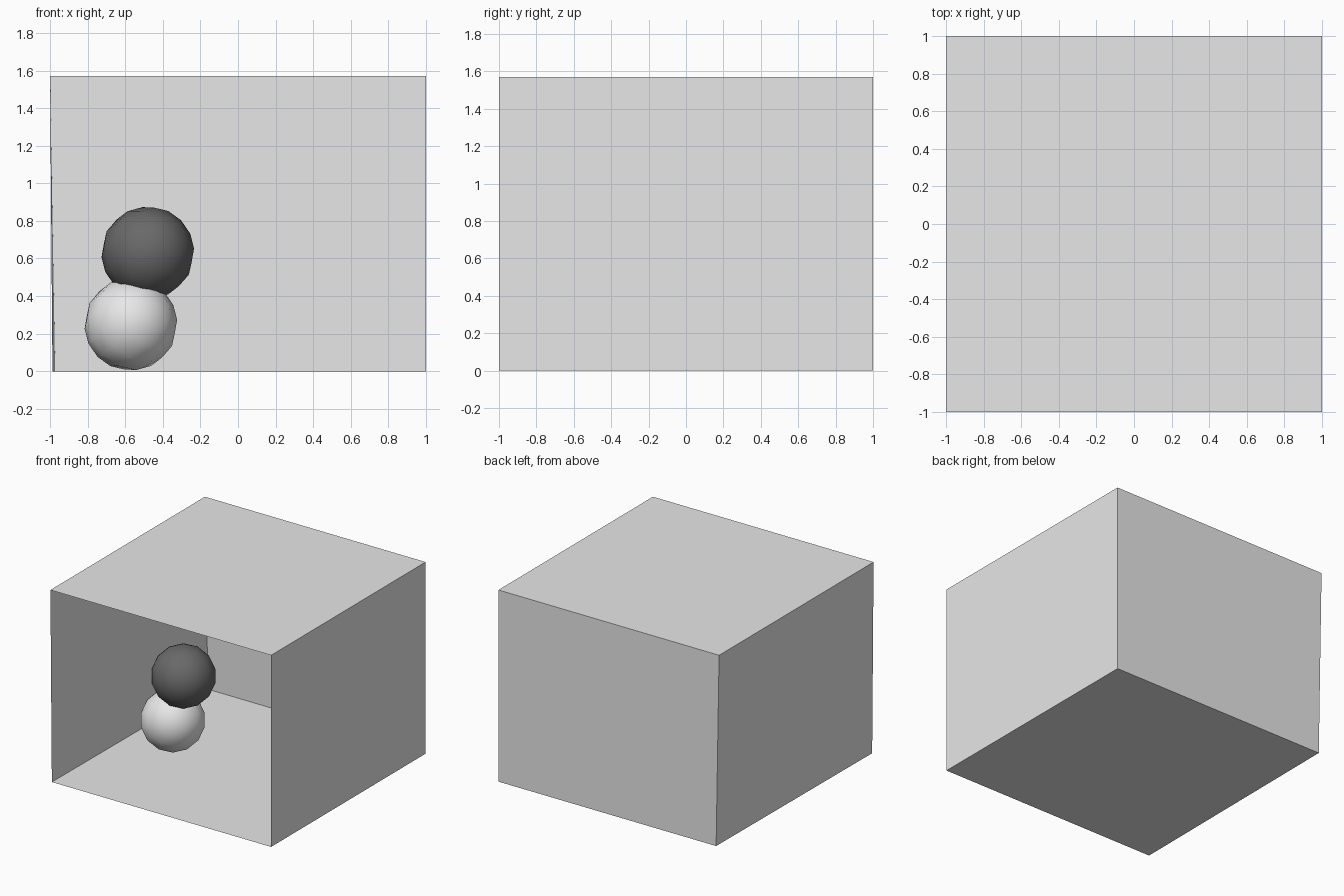
import bpy
import bmesh
from mathutils import Vector

old = bpy.data.objects.get("Cube")
if old:
    bpy.data.objects.remove(old, do_unlink=True)


def make_material(name, value):
    mat = bpy.data.materials.new(name)
    mat.use_nodes = True
    colour = (value, value, value, 1)
    mat.diffuse_color = colour
    mat.node_tree.nodes["Principled BSDF"].inputs["Base Color"].default_value = colour
    return mat


def add_object(name, bm, mat):
    mesh = bpy.data.meshes.new(name)
    bm.to_mesh(mesh)
    bm.free()
    mesh.materials.append(mat)
    obj = bpy.data.objects.new(name, mesh)
    bpy.context.collection.objects.link(obj)
    return obj


light_grey = make_material("light grey", 0.8)
dark_grey = make_material("dark grey", 0.14)

# Thin-walled room, open at the front, with one wall leaning slightly
HEIGHT = 1.57
bm = bmesh.new()
bmesh.ops.create_cube(bm, size=2)
for v in bm.verts:
    v.co.z = HEIGHT if v.co.z > 0 else 0
    if v.co.x < 0 and v.co.z == 0:
        v.co.x = -0.973 if v.co.y > 0 else -0.987
front = [f for f in bm.faces if f.calc_center_median().y < -0.9]
bmesh.ops.delete(bm, geom=front, context="FACES_ONLY")
add_object("open_room", bm, light_grey)


# Low-sided balls with smooth shading, tilted towards the front corner
def add_ball(name, location, mat):
    bm = bmesh.new()
    bmesh.ops.create_uvsphere(bm, u_segments=14, v_segments=7, radius=0.248)
    for f in bm.faces:
        f.smooth = True
    ball = add_object(name, bm, mat)
    ball.location = location
    ball.rotation_mode = "QUATERNION"
    ball.rotation_quaternion = Vector((0.53, -0.75, 0.41)).to_track_quat("Z", "Y")


add_ball("lower_ball", (-0.57, -0.03, 0.25), light_grey)
add_ball("upper_ball", (-0.48, -0.02, 0.63), dark_grey)
